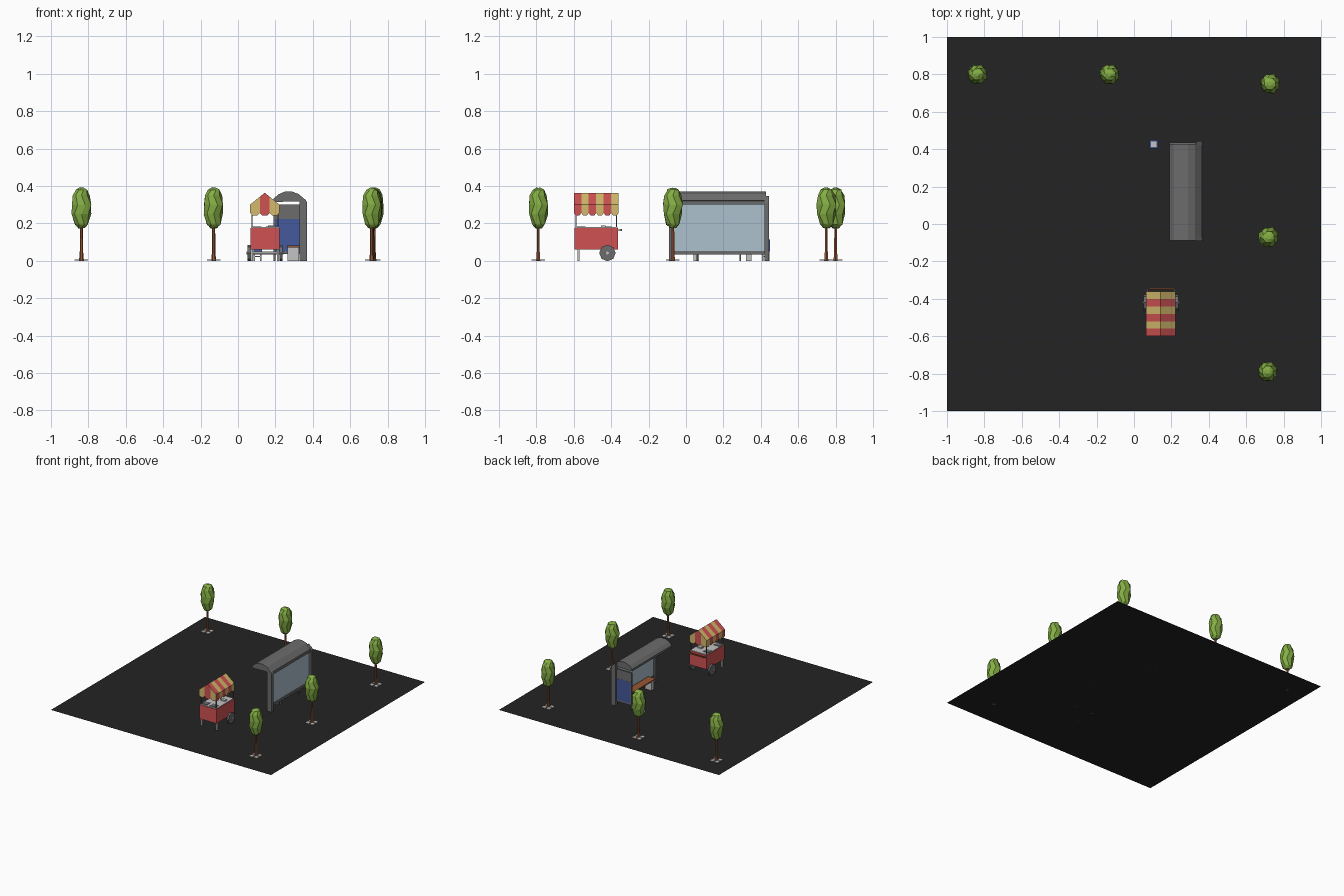
import bpy, bmesh, math, random

if "Cube" in bpy.data.objects:
    bpy.data.objects.remove(bpy.data.objects["Cube"])

random.seed(4)


def mat(name, r, g, b):
    m = bpy.data.materials.new(name)
    lin = [((c / 255 + 0.055) / 1.055) ** 2.4 if c > 10 else c / 3294 for c in (r, g, b)]
    m.diffuse_color = (*lin, 1)
    m.use_nodes = True
    m.node_tree.nodes["Principled BSDF"].inputs["Base Color"].default_value = m.diffuse_color
    return m


ASPHALT = mat("asphalt black", 35, 35, 35)
GREY = mat("metal grey", 108, 108, 108)
LIGHT = mat("light grey", 195, 195, 195)
GLASS = mat("pale glass", 172, 193, 206)
BLUE = mat("panel blue", 68, 90, 155)
RED = mat("cart red", 208, 82, 82)
YELLOW = mat("awning yellow", 212, 186, 108)
BROWN = mat("wood brown", 150, 86, 52)
GREEN = mat("leaf green", 132, 174, 68)


def mesh(name, verts, faces, mats, idx=None):
    me = bpy.data.meshes.new(name)
    me.from_pydata(verts, [], faces)
    for m in mats:
        me.materials.append(m)
    if idx:
        for p, i in zip(me.polygons, idx):
            p.material_index = i
    o = bpy.data.objects.new(name, me)
    bpy.context.collection.objects.link(o)
    return o


def box(name, x0, x1, y0, y1, z0, z1, m):
    v = [(x, y, z) for x in (x0, x1) for y in (y0, y1) for z in (z0, z1)]
    f = [(0, 1, 3, 2), (4, 6, 7, 5), (0, 4, 5, 1), (2, 3, 7, 6), (0, 2, 6, 4), (1, 5, 7, 3)]
    return mesh(name, v, f, [m])


def extrude_y(name, prof, y0, y1, m):
    """Extrude an (x, z) outline along y."""
    n = len(prof)
    v = [(x, y, z) for y in (y0, y1) for x, z in prof]
    f = [tuple(range(n)), tuple(range(2 * n - 1, n - 1, -1))]
    f += [(i, i + n, (i + 1) % n + n, (i + 1) % n) for i in range(n)]
    o = mesh(name, v, f, [m])
    bm = bmesh.new()
    bm.from_mesh(o.data)
    bmesh.ops.recalc_face_normals(bm, faces=bm.faces)
    bm.to_mesh(o.data)
    bm.free()
    return o


def lathe(name, prof, sides, m, jitter=0.0):
    """Closed low-poly body of revolution from (radius, z) rings."""
    v, f = [], []
    for k, (r, z) in enumerate(prof):
        for i in range(sides):
            a = math.tau * (i + 0.5 * (k % 2) * (jitter > 0)) / sides
            q = r * (1 + random.uniform(-jitter, jitter))
            v.append((q * math.cos(a), q * math.sin(a), z + random.uniform(-jitter, jitter) * 0.04))
    for k in range(len(prof) - 1):
        for i in range(sides):
            a, b = k * sides + i, k * sides + (i + 1) % sides
            f.append((a, b, b + sides, a + sides))
    f += [tuple(range(sides - 1, -1, -1)), tuple(range(len(v) - sides, len(v)))]
    return mesh(name, v, f, [m])


def wheel(name, x0, x1, y, z, r, sides, m):
    o = lathe(name, [(r, x0), (r, x1)], sides, m)
    for v in o.data.vertices:
        a, b, c = v.co
        v.co = (c, y + a, z + b)
    return o


# Ground
mesh("ground", [(-1, -1, 0), (1, -1, 0), (1, 1, 0), (-1, 1, 0)], [(0, 1, 2, 3)], [ASPHALT])

# Trees with pavement grates
for tx, ty in [(-0.837, 0.80), (-0.13, 0.80), (0.727, 0.75), (0.72, -0.07), (0.715, -0.79)]:
    trunk = lathe("tree_trunk", [(0.013, 0), (0.009, 0.05), (0.008, 0.2)], 6, BROWN)
    crown = lathe("tree_crown", [(0.018, 0.175), (0.037, 0.195), (0.051, 0.25), (0.055, 0.3),
                                 (0.046, 0.35), (0.032, 0.38), (0.012, 0.39)], 8, GREEN, 0.06)
    for o in (trunk, crown):
        o.location = (tx, ty, 0)
    for sx in (-1, 1):
        for sy in (-1, 1):
            xs = sorted((tx + sx * 0.005, tx + sx * 0.036))
            ys = sorted((ty + sy * 0.005, ty + sy * 0.036))
            box("tree_grate", *xs, *ys, 0.001, 0.006, LIGHT)

# Bus shelter: arched roof, rear posts, glass back
roof = [(0.19, 0.315), (0.19, 0.332), (0.215, 0.355), (0.25, 0.37), (0.29, 0.37),
        (0.325, 0.357), (0.362, 0.322), (0.345, 0.318)]
extrude_y("shelter_roof", roof, -0.088, 0.428, GREY)
post = [(0.328, 0), (0.37, 0), (0.37, 0.312), (0.362, 0.325), (0.335, 0.348), (0.328, 0.348)]
extrude_y("shelter_post", post, -0.092, -0.068, GREY)
extrude_y("shelter_post", post, 0.42, 0.444, GREY)
box("shelter_top_beam", 0.335, 0.366, -0.07, 0.425, 0.300, 0.32, GREY)
box("shelter_bottom_beam", 0.337, 0.356, -0.07, 0.425, 0.034, 0.053, GREY)
box("shelter_back_glass", 0.343, 0.350, -0.07, 0.422, 0.053, 0.302, GLASS)
for y in (0.06, 0.29):
    box("shelter_foot", 0.341, 0.351, y - 0.005, y + 0.005, 0, 0.036, GREY)

# Shelter end panel with blue board
box("end_panel_frame", 0.192, 0.33, 0.421, 0.435, 0.225, 0.302, GREY)
box("end_panel_board", 0.198, 0.33, 0.42, 0.436, 0.05, 0.225, BLUE)
box("end_panel_sill", 0.192, 0.33, 0.421, 0.435, 0.036, 0.05, GREY)
box("end_panel_post", 0.19, 0.2, 0.42, 0.436, 0, 0.302, GREY)

# Bench
box("bench_seat", 0.262, 0.328, 0.02, 0.37, 0.072, 0.081, BROWN)
for y in (0.04, 0.32):
    box("bench_support", 0.265, 0.325, y, y + 0.03, 0, 0.072, LIGHT)

# Small kerbside box on a stand
for x in (0.086, 0.122):
    for y in (0.411, 0.443):
        box("stand_leg", x - 0.004, x + 0.004, y - 0.004, y + 0.004, 0, 0.05, LIGHT)
box("stand_shelf", 0.084, 0.126, 0.408, 0.446, 0.02, 0.027, LIGHT)
box("kerb_box_body", 0.082, 0.127, 0.405, 0.448, 0.05, 0.115, BLUE)
box("kerb_box_top", 0.09, 0.119, 0.413, 0.44, 0.115, 0.12, LIGHT)

# Food cart body, counter and wares
box("cart_body", 0.066, 0.222, -0.597, -0.363, 0.06, 0.176, RED)
box("cart_counter", 0.07, 0.218, -0.593, -0.367, 0.176, 0.18, LIGHT)
for x, y in [(0.1, -0.56), (0.175, -0.56), (0.1, -0.42)]:
    box("cart_tray", x - 0.025, x + 0.025, y - 0.022, y + 0.022, 0.18, 0.184, GREY)
box("cart_bin", 0.16, 0.2, -0.455, -0.43, 0.18, 0.19, LIGHT)
for x in (0.074, 0.214):
    for y in (-0.588, -0.372):
        box("awning_post", x - 0.003, x + 0.003, y - 0.003, y + 0.003, 0.176, 0.305, GREY)
    box("cart_leg", x - 0.006, x + 0.006, -0.581, -0.569, 0, 0.062, LIGHT)
    box("handle_arm", x - 0.004, x + 0.004, -0.364, -0.345, 0.161, 0.168, GREY)
box("cart_handle", 0.08, 0.21, -0.35, -0.341, 0.16, 0.169, BROWN)

# Cart wheels
for x in (0.05, 0.222):
    wheel("cart_wheel", x, x + 0.016, -0.42, 0.042, 0.044, 8, GREY)
wheel("cart_axle", 0.045, 0.243, -0.42, 0.042, 0.008, 6, LIGHT)

# Striped gable awning with scalloped valance
XL, XM, XR, YA, YB, ZE, ZP, ZV = 0.064, 0.143, 0.222, -0.6, -0.36, 0.30, 0.364, 0.257
verts, faces, idx = [], [], []


def face(pts, c):
    faces.append(tuple(range(len(verts), len(verts) + len(pts))))
    verts.extend(pts)
    idx.append(c)


def top(x):
    return ZP - (ZP - ZE) * abs(x - XM) / (XR - XM)


for i in range(6):
    a, b = (YA + (YB - YA) * k / 6 for k in (i, i + 1))
    d = (b - a) / 4
    for x in (XL, XR):
        face([(x, a, ZE), (x, b, ZE), (XM, b, ZP), (XM, a, ZP)], i % 2)
        face([(x, a, ZE), (x, a, ZV), (x, a + d, ZV - 0.015), (x, b - d, ZV - 0.015),
              (x, b, ZV), (x, b, ZE)], i % 2)
for y in (YA, YB):
    for i in range(3):
        a, b = (XL + (XR - XL) * k / 3 for k in (i, i + 1))
        d = (b - a) / 4
        ridge = [(XM, y, ZP)] if i == 1 else []
        face([(a, y, top(a)), (a, y, ZV), (a + d, y, ZV - 0.015), (b - d, y, ZV - 0.015),
              (b, y, ZV), (b, y, top(b))] + ridge, (i + 1) % 2)
mesh("cart_awning", verts, faces, [RED, YELLOW], idx)
